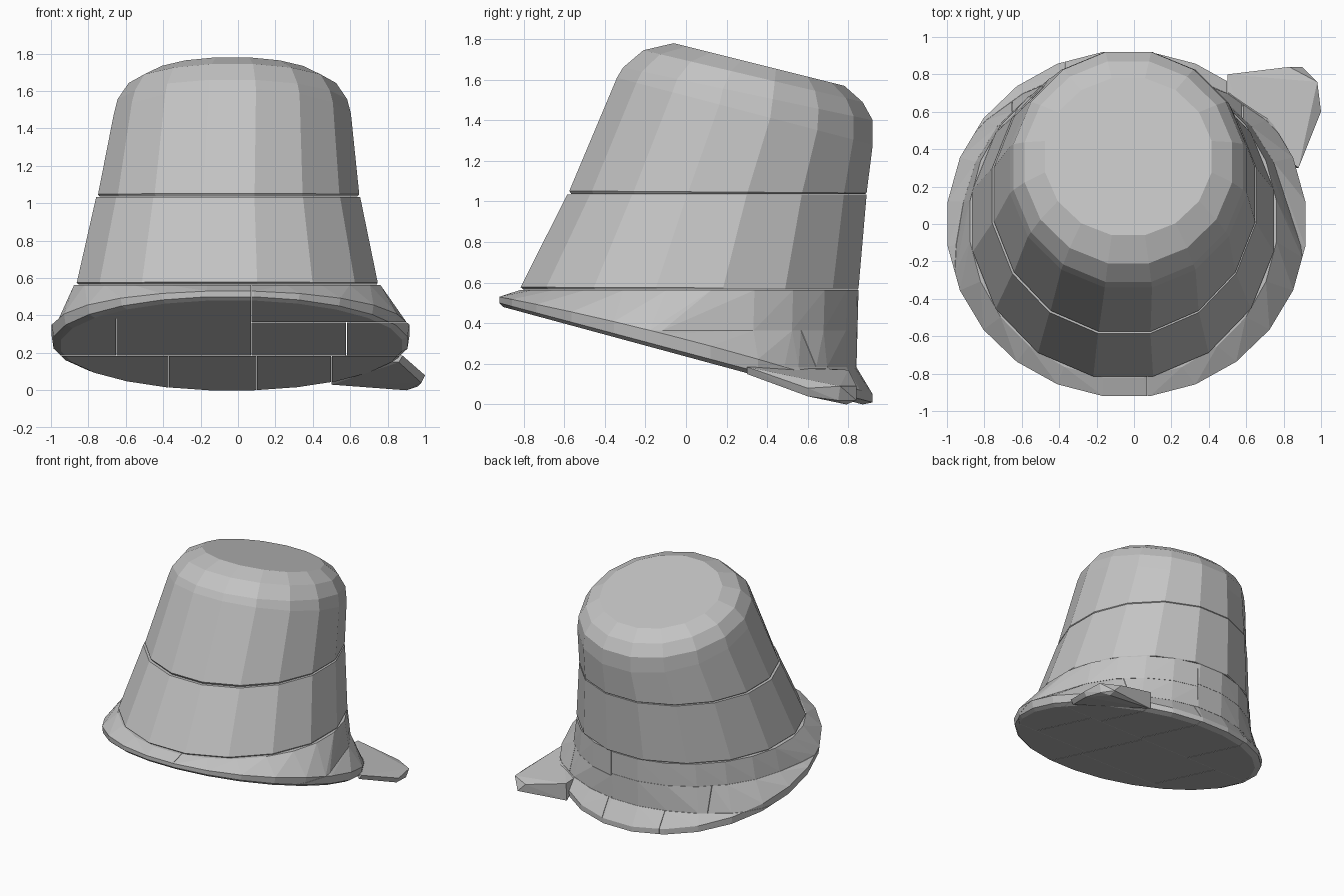
import bpy, bmesh, math
from mathutils import Vector

cube = bpy.data.objects.get("Cube")
if cube:
    bpy.data.objects.remove(cube, do_unlink=True)

felt = bpy.data.materials.new("grey_felt")
felt.use_nodes = True
felt.diffuse_color = (0.55, 0.55, 0.55, 1)
felt.node_tree.nodes["Principled BSDF"].inputs["Base Color"].default_value = (0.55, 0.55, 0.55, 1)


def finish(bm, name):
    bmesh.ops.recalc_face_normals(bm, faces=bm.faces)
    mesh = bpy.data.meshes.new(name)
    bm.to_mesh(mesh)
    bm.free()
    mesh.materials.append(felt)
    bpy.context.collection.objects.link(bpy.data.objects.new(name, mesh))


def ring(bm, sides, x0, x1, y0, y1, z_front, z_back, lift=0.0):
    """Tilted oval ring given by its extents; lift raises its sides."""
    verts = []
    for i in range(sides):
        a = 2 * math.pi * (i + 0.5) / sides
        grow = 1 / math.cos(math.pi / sides)
        c, s = math.cos(a) * grow, math.sin(a) * grow
        t = (s + 1) / 2
        verts.append(bm.verts.new((
            (x0 + x1) / 2 + (x1 - x0) / 2 * c / grow ** 0.5,
            y0 + (y1 - y0) * t,
            z_front + (z_back - z_front) * t + lift * max(0, 1 - s * s))))
    return verts


def loft(sides, specs):
    """Closed solid through a list of rings, from the bottom up."""
    bm = bmesh.new()
    rings = [ring(bm, sides, *spec) for spec in specs]
    for low, high in zip(rings, rings[1:]):
        for i in range(sides):
            j = (i + 1) % sides
            bm.faces.new((low[i], low[j], high[j], high[i]))
    bm.faces.new(rings[0])
    bm.faces.new(rings[-1])
    return bm


def hull(points, name):
    """Convex block around the points."""
    bm = bmesh.new()
    for p in points:
        bm.verts.new(p)
    bmesh.ops.convex_hull(bm, input=bm.verts)
    bmesh.ops.delete(bm, geom=[v for v in bm.verts if not v.link_faces], context="VERTS")
    bmesh.ops.dissolve_limit(bm, angle_limit=0.01, verts=bm.verts, edges=bm.edges)
    finish(bm, name)


# Crown: two bands, each undercut at its foot to leave a thin seam
finish(loft(16, [
    (-0.745, 0.645, -0.565, 0.88, 1.036, 1.036),
    (-0.755, 0.655, -0.575, 0.89, 1.052, 1.042),
    (-0.67, 0.61, -0.34, 0.92, 1.61, 1.28),
    (-0.65, 0.59, -0.31, 0.92, 1.66, 1.40),
    (-0.59, 0.53, -0.21, 0.87, 1.745, 1.49),
    (-0.48, 0.42, -0.06, 0.78, 1.78, 1.57)]), "upper_crown")
finish(loft(16, [
    (-0.86, 0.75, -0.80, 0.845, 0.566, 0.566),
    (-0.87, 0.755, -0.815, 0.85, 0.578, 0.572),
    (-0.765, 0.66, -0.585, 0.89, 1.034, 1.034)]), "middle_crown")

# Foot of the crown with its sloping brim
foot = loft(24, [
    (-0.95, 0.88, -0.90, 0.87, 0.48, 0.00),
    (-0.99, 0.91, -0.92, 0.92, 0.50, 0.01),
    (-1.00, 0.92, -0.92, 0.92, 0.53, 0.05, 0.03),
    (-0.92, 0.82, -0.82, 0.84, 0.55, 0.18, 0.02),
    (-0.88, 0.765, -0.82, 0.85, 0.563, 0.563)])

# Cut the foot into level layers, and each layer into blocks side by side
GAP = 0.0015
layers = [("lower_brim", 0, 0.185, (-2, -0.37, 0.10, 0.50, 2)),
          ("right_brim", 0.185, 0.385, (-2, -0.65, 0.07)),
          ("left_brim", 0.185, 0.365, (0.07, 0.58, 2)),
          ("front_right_brim", 0.385, 0.6, (-2, 0.07)),
          ("front_left_brim", 0.365, 0.6, (0.07, 2))]
for name, z0, z1, cuts in layers:
    for k, (x0, x1) in enumerate(zip(cuts, cuts[1:])):
        part = foot.copy()
        for co, outward in [((x0 + GAP, 0, 0), (-1, 0, 0)), ((x1 - GAP, 0, 0), (1, 0, 0)),
                            ((0, 0, z0), (0, 0, -1)), ((0, 0, z1 - GAP), (0, 0, 1))]:
            bmesh.ops.bisect_plane(part, geom=part.verts[:] + part.edges[:] + part.faces[:],
                                   plane_co=co, plane_no=outward, clear_outer=True)
        hull([v.co.copy() for v in part.verts], "%s_%d" % (name, k))
        part.free()
foot.free()

# Pointed flap sticking out of the back left of the brim
flap = [(0.50, 0.80, 0.17), (0.50, 0.79, 0.03), (0.83, 0.84, 0.09),
        (0.90, 0.84, 0.02), (0.98, 0.76, 0.09), (0.96, 0.75, 0.02),
        (1.00, 0.60, 0.08), (0.98, 0.60, 0.04), (0.88, 0.30, 0.185),
        (0.86, 0.30, 0.15), (0.58, 0.56, 0.185), (0.90, 0.79, 0.00),
        (0.50, 0.60, 0.18)]
hull([Vector(p) for p in flap], "brim_flap")
